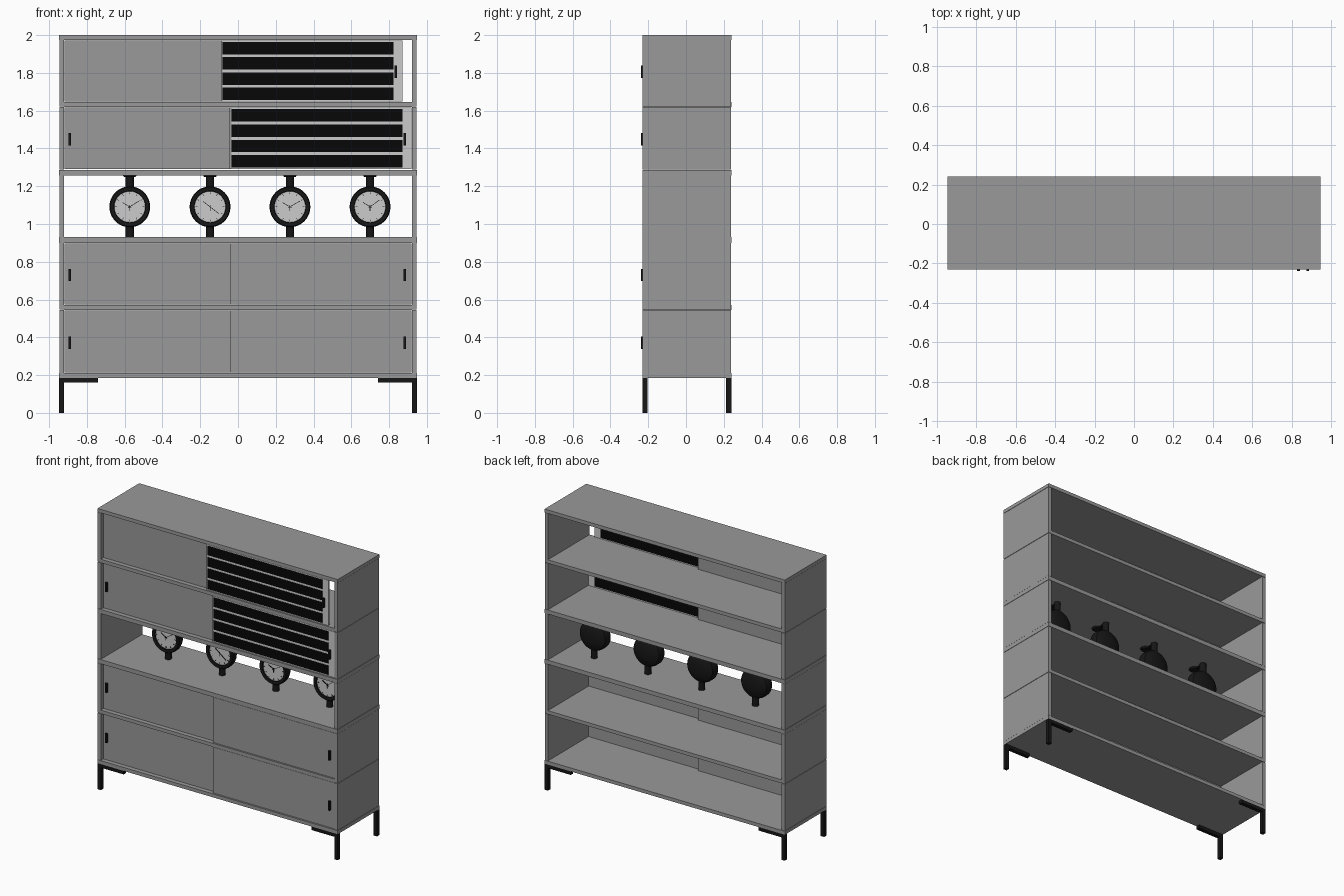
import bpy, bmesh, math
from mathutils import Matrix, Vector

if "Cube" in bpy.data.objects:
    bpy.data.objects.remove(bpy.data.objects["Cube"])


def material(name, v):
    m = bpy.data.materials.new(name)
    m.diffuse_color = (v, v, v, 1)
    m.use_nodes = True
    m.node_tree.nodes["Principled BSDF"].inputs["Base Color"].default_value = m.diffuse_color
    return m


GREY = material("dark_grey", 0.32)
BLACK = material("black", 0.008)
SLAT = material("deep_black", 0.002)
LIGHT = material("light", 0.8)


def finish(name, bm, mat=GREY, smooth=False):
    bmesh.ops.recalc_face_normals(bm, faces=bm.faces)
    me = bpy.data.meshes.new(name)
    bm.to_mesh(me)
    bm.free()
    ob = bpy.data.objects.new(name, me)
    bpy.context.collection.objects.link(ob)
    me.materials.append(mat)
    if smooth:
        bpy.ops.object.select_all(action='DESELECT')
        ob.select_set(True)
        bpy.context.view_layer.objects.active = ob
        bpy.ops.object.shade_smooth_by_angle(angle=math.radians(35))
    return ob


def add_box(bm, x0, x1, y0, y1, z0, z1, turn=None):
    m = Matrix.Translation(((x0 + x1) / 2, (y0 + y1) / 2, (z0 + z1) / 2)) @ \
        Matrix.Diagonal((x1 - x0, y1 - y0, z1 - z0, 1))
    bmesh.ops.create_cube(bm, size=1, matrix=(turn @ m) if turn else m)


def box(name, *b, mat=GREY):
    bm = bmesh.new()
    add_box(bm, *b)
    return finish(name, bm, mat)


def add_post(bm, x, y, z0, z1, r, r2=None, seg=24):
    bmesh.ops.create_cone(bm, cap_ends=True, segments=seg, radius1=r, radius2=r2 or r,
                          depth=z1 - z0, matrix=Matrix.Translation((x, y, (z0 + z1) / 2)))


def lathe(name, profile, loc, mat, seg=48):
    # profile of (radius, y) turned about the y axis
    bm = bmesh.new()
    vs = [bm.verts.new((r, y, 0)) for r, y in profile]
    es = [bm.edges.new(p) for p in zip(vs, vs[1:])]
    bmesh.ops.spin(bm, geom=vs + es, cent=(0, 0, 0), axis=(0, 1, 0),
                   angle=math.tau, steps=seg)
    bmesh.ops.remove_doubles(bm, verts=bm.verts, dist=1e-5)
    bmesh.ops.translate(bm, verts=bm.verts, vec=loc)
    return finish(name, bm, mat, True)


W, F, B, T = 0.947, -0.23, 0.24, 0.026
GAP = 0.0015

# Horizontal boards: the structural ones run full width, the others sit between the sides
boards = [(0.185, 0.21), (0.545, 0.57), (0.90, 0.93), (1.258, 1.287), (1.62, 1.645), (1.975, 2.0)]
for i, (z0, z1) in enumerate(boards):
    w = W - T if i in (1, 4) else W
    box(f"shelf_{i}", -w, w, F, B, z0, z1)

# Side panels, stacked per module with a fine joint
for z0, z1 in [(0.21, 0.545), (0.545, 0.90), (0.93, 1.258), (1.287, 1.62), (1.62, 1.975)]:
    for s in (-1, 1):
        a, b = sorted((s * (W - 0.001), s * (W - T)))
        box("side_panel", a, b, F + 0.001, B - 0.001, z0 + GAP, z1 - GAP)

# Angle legs with a mounting bar along the width
for sx in (-1, 1):
    for y0 in (F, B - 0.027):
        bm = bmesh.new()
        a, b = sorted((sx * W, sx * (W - 0.027)))
        add_box(bm, a, b, y0, y0 + 0.027, 0, 0.185)
        a, b = sorted((sx * (W - 0.027), sx * 0.74))
        add_box(bm, a, b, y0, y0 + 0.027, 0.16, 0.185)
        finish("leg", bm, BLACK)


def handle(x, y, z):
    box("door_handle", x - 0.007, x + 0.007, y - 0.014, y + 0.001, z - 0.033, z + 0.033, mat=BLACK)


# Sliding doors: the left one on the rear track, the right one on the front track
RF, LF = -0.225, -0.205
rows = [(0.214, 0.541, 0, False), (0.574, 0.896, 0, False),
        (1.291, 1.616, 0, True), (1.649, 1.971, -0.047, True)]
for i, (z0, z1, dx, slatted) in enumerate(rows):
    zc = (z0 + z1) / 2 - 0.005
    box("left_door", -0.918, 0.04, LF, LF + 0.014, z0, z1)
    if i < 3:
        handle(-0.89, LF, zc)
    xa, xb = -0.041 + dx, 0.918 + dx
    box("right_door", xa, xb, RF, RF + 0.013, z0, z1, mat=LIGHT if slatted else GREY)
    handle(0.882 + dx, RF, zc)
    if slatted:
        # Four dark slats set into the light panel, with a grey end strip
        bm = bmesh.new()
        pitch = (z1 - z0) / 4
        for k in range(4):
            zm = z0 + pitch * (k + 0.5)
            add_box(bm, xa + 0.007, xb - 0.048, RF - 0.002, RF + 0.015, zm - 0.033, zm + 0.033)
        finish("door_slats", bm, SLAT)
        box("door_edge", xa - 0.003, xa + 0.006, RF - 0.001, RF + 0.014, z0, z1)

# Clocks held between two shelves
ZC, Y0, YP = 1.091, 0.0, 0.035
case = [(0.0, 0.014), (0.082, 0.014), (0.084, 0.0), (0.103, -0.002), (0.108, 0.004), (0.108, 0.035),
        (0.100, 0.055), (0.075, 0.07), (0.04, 0.077), (0.0, 0.079)]
hand_angles = [(-60, 58), (-52, 128), (-60, 60), (-58, 54)]
for x, (hour, minute) in zip((-0.573, -0.148, 0.275, 0.699), hand_angles):
    lathe("clock_case", case, Vector((x, Y0, ZC)), BLACK)
    lathe("clock_face", [(0, 0.009), (0.082, 0.009), (0.082, 0.013), (0, 0.013)],
          Vector((x, Y0, ZC)), LIGHT)

    # Hour marks and hands
    bm = bmesh.new()
    centre = Matrix.Translation((x, Y0, ZC))
    for k in range(12):
        turn = centre @ Matrix.Rotation(math.radians(30 * k), 4, 'Y')
        add_box(bm, -0.0012, 0.0012, 0.006, 0.01, 0.067, 0.077, turn)
    for ang, length in ((hour, 0.045), (minute, 0.06), (180, 0.022)):
        turn = centre @ Matrix.Rotation(math.radians(ang), 4, 'Y')
        add_box(bm, -0.0015, 0.0015, 0.004, 0.008, -0.01, length, turn)
    finish("clock_hands", bm, BLACK)

    # Upper and lower posts
    bm = bmesh.new()
    add_post(bm, x, YP, 0.93, ZC - 0.09, 0.022)
    add_post(bm, x, YP, ZC + 0.09, 1.258, 0.022)
    finish("clock_posts", bm, BLACK, True)

    # Ceiling bracket reaching forward from the upper post
    bm = bmesh.new()
    add_post(bm, x, -0.055, 1.248, 1.258, 0.03, 0.037)
    add_box(bm, x - 0.01, x + 0.01, -0.055, YP, 1.25, 1.258)
    finish("clock_bracket", bm, BLACK, True)
